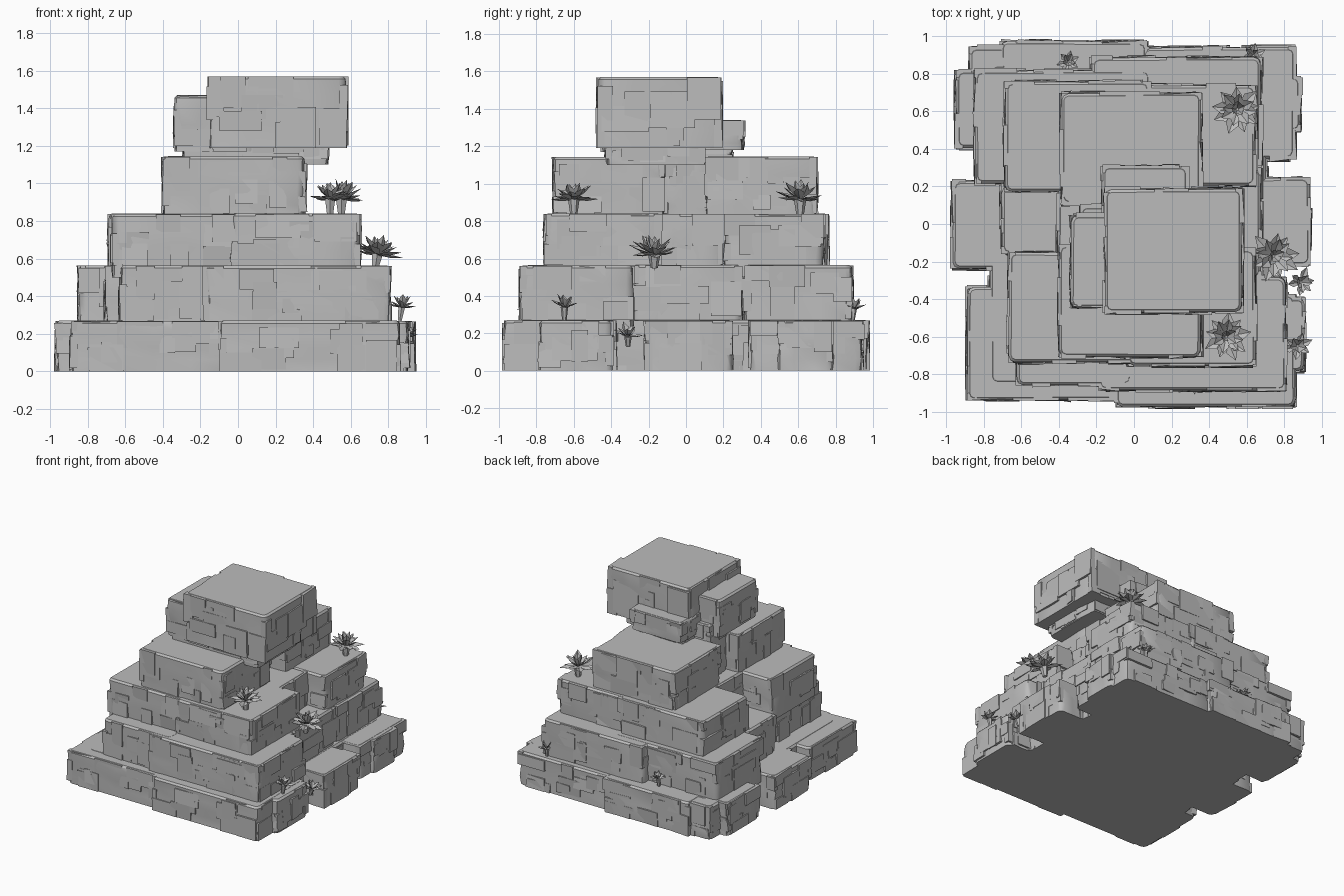
import bpy, bmesh, math, random
from mathutils import Vector, Matrix

if "Cube" in bpy.data.objects:
    bpy.data.objects.remove(bpy.data.objects["Cube"])

random.seed(7)
U = random.uniform

stone = bpy.data.materials.new("grey_stone")
stone.diffuse_color = (0.5, 0.5, 0.5, 1)
stone.use_nodes = True
stone.node_tree.nodes["Principled BSDF"].inputs["Base Color"].default_value = stone.diffuse_color


def finish(bm, name, angle):
    me = bpy.data.meshes.new(name)
    bm.to_mesh(me)
    bm.free()
    me.materials.append(stone)
    for p in me.polygons:
        p.use_smooth = True
    me.set_sharp_from_angle(angle=math.radians(angle))
    ob = bpy.data.objects.new(name, me)
    bpy.context.collection.objects.link(ob)
    return ob


def box(bm, lo, hi, jit=0.0):
    lo, hi = Vector(lo), Vector(hi)
    vs = bmesh.ops.create_cube(bm, size=1)["verts"]
    for v in vs:
        v.co = Vector([lo[i] + (v.co[i] + 0.5) * (hi[i] - lo[i]) for i in range(3)])
        v.co.x += U(-jit, jit)
        v.co.y += U(-jit, jit)
    return vs


# weathered stone: rounded core plus thin overlapping slabs on its four sides
def rock(name, x0, x1, y0, y1, z0, z1, slab_bottom=None):
    bm = bmesh.new()
    d = 0.014
    box(bm, (x0 + d, y0 + d, z0), (x1 - d, y1 - d, z1), 0.004)
    upright = [e for e in bm.edges if abs(e.verts[0].co.z - e.verts[1].co.z) > 0.01]
    bmesh.ops.bevel(bm, geom=upright, offset=0.035, segments=2, profile=0.5, affect='EDGES')
    rim = [e for e in bm.edges if all(v.co.z > z1 - 1e-4 for v in e.verts)]
    bmesh.ops.bevel(bm, geom=rim, offset=0.014, segments=1, affect='EDGES')
    # uneven, gently bulging walls
    walls = [f for f in bm.faces if abs(f.normal.z) < 0.3]
    edges = list({e for f in walls for e in f.edges if e.calc_length() > 0.12})
    bmesh.ops.subdivide_edges(bm, edges=edges, cuts=3, use_grid_fill=True)
    for v in bm.verts:
        if z0 + 0.02 < v.co.z < z1 - 0.02:
            v.co.x += U(-0.009, 0.009)
            v.co.y += U(-0.009, 0.009)
    # slabs
    zb = z0 if slab_bottom is None else slab_bottom
    h = z1 - zb
    for axis, side in ((0, 0), (0, 1), (1, 0), (1, 1)):
        a0, a1 = (y0, y1) if axis == 0 else (x0, x1)
        wall = ((x0, x1), (y0, y1))[axis][side]
        s = 1 if side else -1
        for k in range(max(4, int((a1 - a0) * 13))):
            w = min(U(0.07, 0.26), (a1 - a0) * 0.6)
            t = U(0.25, 0.65) * h
            a = U(a0 + 0.02, a1 - w - 0.02)
            b = random.choice((zb, z1 - t - 0.002, U(zb, z1 - t), U(zb, z1 - t)))
            if k < 2:        # corner slabs
                a = a0 + 0.012 if k == 0 else a1 - w - 0.012
            outer = wall - s * U(0, 0.011)
            inner = wall - s * 0.05
            lo2, hi2 = min(outer, inner), max(outer, inner)
            if axis == 0:
                vs = box(bm, (lo2, a, b), (hi2, a + w, b + t))
            else:
                vs = box(bm, (a, lo2, b), (a + w, hi2, b + t))
            # tilt each slab so some edges sink into the wall
            for v in vs:
                if abs(v.co[axis] - outer) < 1e-4:
                    v.co[axis] -= s * random.choice((0, 0, 0.004, 0.013))
    bmesh.ops.recalc_face_normals(bm, faces=bm.faces[:])
    finish(bm, name, 38)


tiers = {
    "base_stone": (0, 0.27, 0, [
        (-0.78, 0.72, -0.86, 0.86),
        (-0.96, -0.30, 0.39, 0.83), (-0.89, -0.1, 0.50, 0.955), (-0.72, 0.08, 0.6, 0.985),
        (0.03, 0.87, 0.33, 0.955), (0.5, 0.90, 0.48, 0.80),
        (-0.98, -0.5, -0.25, 0.24), (0.5, 0.95, -0.23, 0.26),
        (-0.90, 0.0, -0.95, -0.32), (-0.11, 0.87, -0.985, -0.36), (0.4, 0.92, -0.80, -0.38)]),
    "second_stone": (0.2, 0.565, 0.27, [
        (-0.86, 0.1, 0.20, 0.83), (-0.24, 0.69, 0.30, 0.90),
        (-0.72, 0.0, -0.17, 0.22), (0.2, 0.69, -0.3, 0.31),
        (-0.64, 0.0, -0.87, -0.15), (-0.2, 0.82, -0.90, -0.27)]),
    "third_stone": (0.5, 0.84, 0.565, [
        (-0.70, 0.1, 0.16, 0.77), (-0.05, 0.66, 0.19, 0.75),
        (-0.68, 0.1, -0.75, -0.14), (-0.05, 0.66, -0.77, -0.12),
        (-0.42, 0.5, -0.2, 0.22)]),
    "fourth_stone": (0.8, 1.145, 0.84, [
        (-0.40, 0.37, 0.09, 0.71), (-0.41, 0.37, -0.72, -0.10),
        (-0.30, 0.24, -0.15, 0.15)]),
}
for name, (z0, z1, zb, blocks) in tiers.items():
    for i, (x0, x1, y0, y1) in enumerate(blocks):
        rock(f"{name}_{i + 1}", x0, x1, y0, y1, z0, z1 - 0.001 * (i % 3), zb)

# overhanging cap
rock("cap_neck", -0.30, 0.49, -0.44, 0.11, 1.10, 1.27)
rock("cap_main", -0.17, 0.59, -0.485, 0.20, 1.19, 1.57)
rock("cap_left", -0.35, 0.10, -0.46, 0.06, 1.17, 1.47)
rock("cap_back", -0.18, 0.30, -0.05, 0.32, 1.18, 1.34)
rock("cap_back_foot", -0.15, 0.26, -0.05, 0.26, 1.10, 1.22)


# rosette plant: rings of pointed folded leaves around a short stem
def plant(name, x, y, z, r, h, tilt=(0, 0), rings=((9, 5, 1.0), (8, 32, 0.9), (5, 62, 0.75))):
    bm = bmesh.new()
    crown = h * 0.4
    bmesh.ops.create_cone(bm, cap_ends=True, segments=6, radius1=r * 0.14, radius2=r * 0.24,
                          depth=crown, matrix=Matrix.Translation((0, 0, crown / 2)))
    for n, elev, size in rings:
        for i in range(n):
            L = r * size * U(0.85, 1.08)
            w = L * 0.24
            e = math.radians(elev + U(-12, 12))
            pts = [(0.08 * L, -w * 0.4, 0), (0.08 * L, w * 0.4, 0), (0.6 * L, w, 0.05 * L),
                   (0.6 * L, -w, 0.05 * L), (0.55 * L, 0, -0.06 * L), (L, 0, 0.03 * L),
                   (0.08 * L, 0, -0.04 * L)]
            m = (Matrix.Translation((0, 0, crown)) @
                 Matrix.Rotation(math.tau * (i + U(-0.2, 0.2)) / n + elev, 4, 'Z') @
                 Matrix.Rotation(-e, 4, 'Y'))
            v = [bm.verts.new(m @ Vector(p)) for p in pts]
            for f in ((0, 6, 4, 3), (6, 1, 2, 4), (3, 4, 5), (4, 2, 5)):
                bm.faces.new([v[k] for k in f])
    ob = finish(bm, name, 25)
    ob.location = (x, y, z)
    ob.rotation_euler = (tilt[0], tilt[1], 0)


plant("plant_terrace_back", 0.55, 0.61, 0.83, 0.14, 0.22)
plant("plant_terrace_front", 0.49, -0.60, 0.83, 0.13, 0.22)
plant("plant_ledge_right", 0.73, -0.17, 0.55, 0.14, 0.19, (0, 0.15))
small = ((6, 15, 1.0), (5, 50, 0.95))
plant("small_plant_gap", 0.87, -0.31, 0.13, 0.085, 0.14, (0, 0.3), small)
plant("small_plant_right", 0.86, -0.65, 0.27, 0.085, 0.18, (0, 0.15), small)
plant("small_plant_front", 0.33, -0.83, 0.26, 0.07, 0.18, (0.15, 0), small)
plant("small_plant_back_left", -0.35, 0.85, 0.26, 0.07, 0.18, (-0.15, 0), small)
plant("small_plant_back_right", 0.635, 0.89, 0.26, 0.07, 0.18, (-0.1, 0), small)
